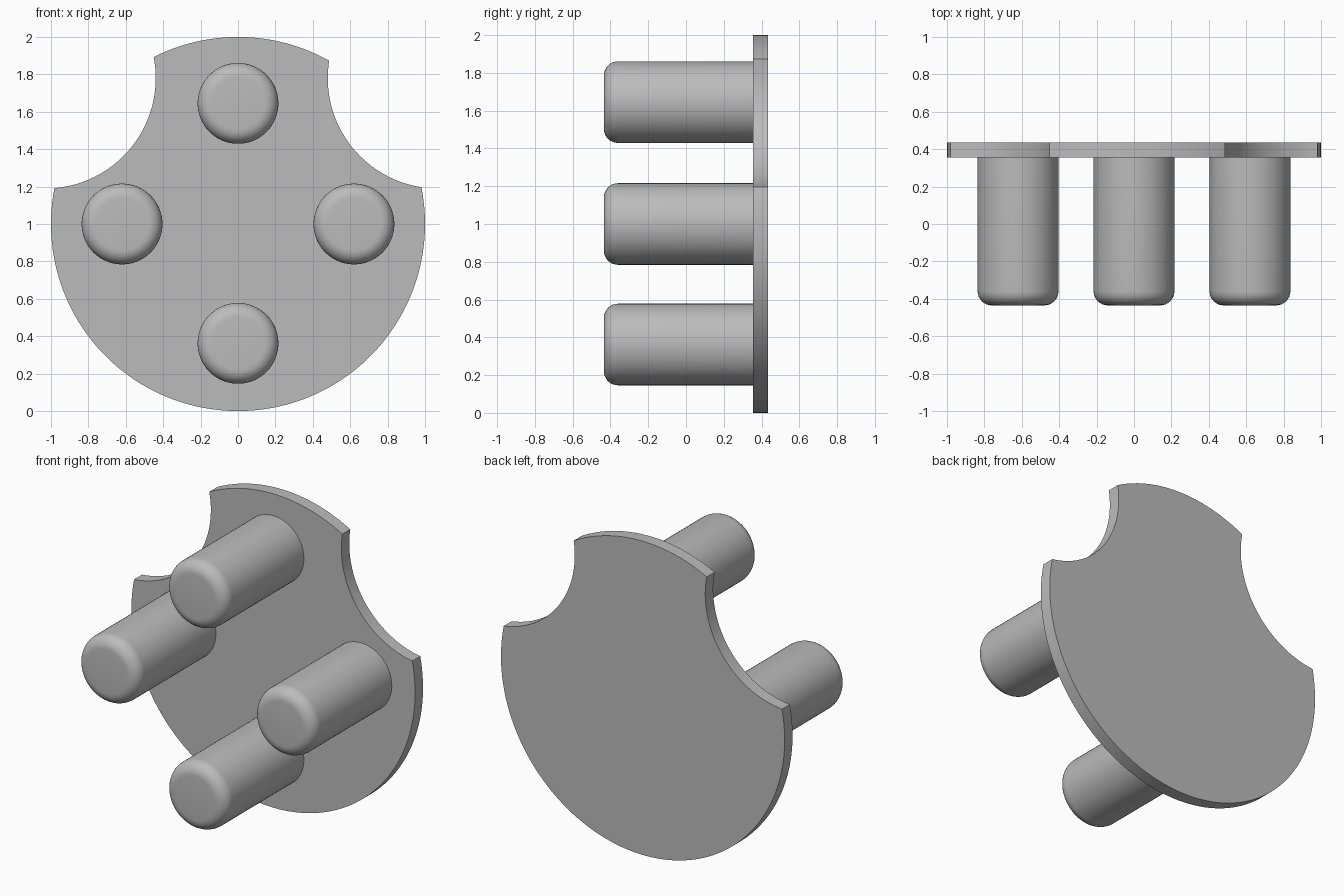
import bpy, bmesh, math
from mathutils import Matrix

cube = bpy.data.objects.get("Cube")
if cube:
    bpy.data.objects.remove(cube, do_unlink=True)

BACK, FACE, TIP = 0.435, 0.355, -0.435   # depths along y
MID = 1.0                                # height of the disc centre

grey = bpy.data.materials.new("plain grey")
grey.use_nodes = True
colour = (0.5, 0.5, 0.5, 1)
grey.diffuse_color = colour
grey.node_tree.nodes["Principled BSDF"].inputs["Base Color"].default_value = colour


def add_object(name, bm, smooth_angle):
    bmesh.ops.recalc_face_normals(bm, faces=bm.faces)
    mesh = bpy.data.meshes.new(name)
    bm.to_mesh(mesh)
    bm.free()
    mesh.materials.append(grey)
    obj = bpy.data.objects.new(name, mesh)
    bpy.context.collection.objects.link(obj)
    bpy.ops.object.select_all(action='DESELECT')
    obj.select_set(True)
    bpy.context.view_layer.objects.active = obj
    bpy.ops.object.shade_smooth_by_angle(angle=math.radians(smooth_angle))
    return obj


def arc(cx, cz, radius, start, end, steps):
    angles = [start + (end - start) * i / steps for i in range(steps)]
    return [(cx + radius * math.cos(a), cz + radius * math.sin(a)) for a in angles]


# Back plate: a disc with a circular bite out of each upper side
bite_radius = 0.59
outline, cuts = [], []
for cx, cz in ((1.07, 1.78), (-1.03, 1.78)):
    d = math.hypot(cx, cz - MID)
    phi = math.atan2(cz - MID, cx)
    a = math.acos((d * d + 1 - bite_radius ** 2) / (2 * d))
    b = math.acos((d * d + bite_radius ** 2 - 1) / (2 * d * bite_radius))
    cuts.append((cx, cz, phi, a, b))
for i, (cx, cz, phi, a, b) in enumerate(cuts):
    outline += arc(cx, cz, bite_radius, phi + math.pi + b, phi + math.pi - b, 32)
    next_phi, next_a = cuts[1 - i][2:4]
    outline += arc(0, MID, 1, phi + a, next_phi - next_a + i * math.tau, 24 + 72 * i)

bm = bmesh.new()
front = bm.faces.new([bm.verts.new((x, FACE, z)) for x, z in outline])
extruded = bmesh.ops.extrude_face_region(bm, geom=[front])["geom"]
moved = [v for v in extruded if isinstance(v, bmesh.types.BMVert)]
bmesh.ops.translate(bm, verts=moved, vec=(0, BACK - FACE, 0))
add_object("back_plate", bm, 30)


# Pegs: cylinders with a rounded free end
def add_peg(name, x, z):
    length = FACE - TIP
    place = Matrix.Translation((x, (FACE + TIP) / 2, z)) @ Matrix.Rotation(math.pi / 2, 4, 'X')
    bm = bmesh.new()
    bmesh.ops.create_cone(bm, cap_ends=True, segments=64, radius1=0.216, radius2=0.216,
                          depth=length, matrix=place)
    rim = [e for e in bm.edges if all(v.co.y < TIP + 0.01 for v in e.verts)]
    bmesh.ops.bevel(bm, geom=rim, offset=0.075, segments=8, profile=0.5, affect='EDGES')
    add_object(name, bm, 30)


add_peg("top_peg", 0, 1.645)
add_peg("bottom_peg", 0, 0.362)
add_peg("left_peg", 0.62, MID)
add_peg("right_peg", -0.62, MID)
